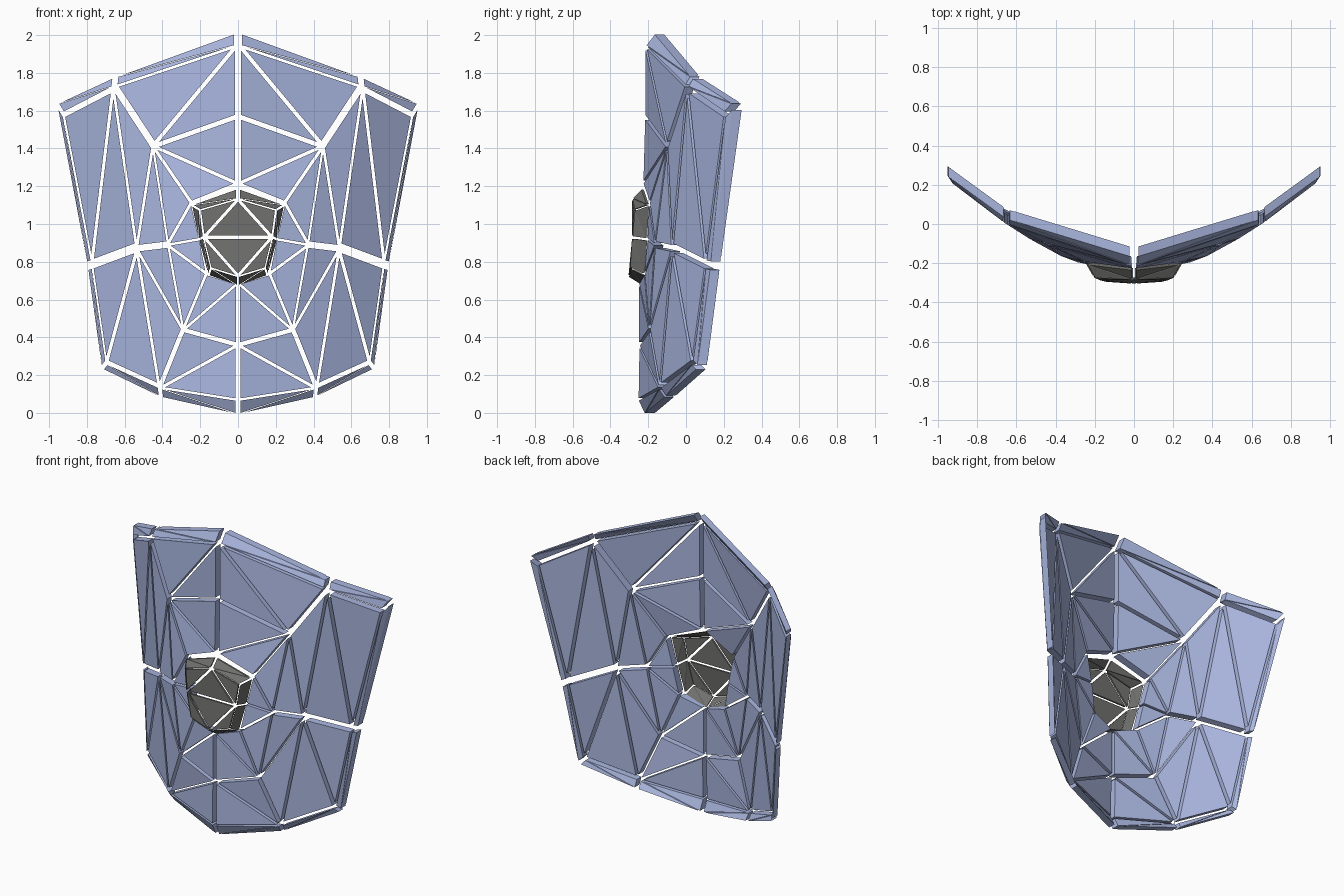
import bpy
import bmesh
from mathutils import Vector

old = bpy.data.objects.get("Cube")
if old:
    bpy.data.objects.remove(old, do_unlink=True)

PLATE_DEPTH = 0.05
CORE_DEPTH = 0.012


def material(name, rgb):
    m = bpy.data.materials.new(name)
    m.use_nodes = True
    m.diffuse_color = (*rgb, 1)
    bsdf = m.node_tree.nodes["Principled BSDF"]
    bsdf.inputs["Base Color"].default_value = (*rgb, 1)
    bsdf.inputs["Roughness"].default_value = 0.6
    return m


blue = material("steel blue", (0.40, 0.47, 0.74))
grey = material("dark grey", (0.16, 0.16, 0.155))

# Corner points of the left half; a "-" in front of a name mirrors it
points = {
    # plate outline
    "top": (0, -0.218, 1.95), "shoulder": (0.66, 0.005, 1.73),
    "corner": (0.93, 0.21, 1.59), "waist": (0.775, 0.105, 0.78),
    "hip": (0.70, 0.035, 0.26), "skirt": (0.415, -0.14, 0.13),
    "bottom": (0, -0.255, 0.065),
    # plate interior
    "brow": (0, -0.22, 1.57), "chest": (0.45, -0.1, 1.41),
    "side": (0.535, -0.075, 0.87), "rib": (0.37, -0.165, 0.89),
    "belly": (0.29, -0.195, 0.44), "navel": (0, -0.25, 0.36),
    # socket around the core
    "socket_top": (0, -0.23, 1.21), "socket_high": (0.245, -0.195, 1.11),
    "socket_mid": (0.2, -0.205, 0.92), "socket_low": (0.165, -0.22, 0.74),
    "socket_base": (0, -0.25, 0.69),
    # outer edge of the rim
    "top_rim": (0, -0.17, 2.013), "shoulder_rim": (0.655, 0.03, 1.775),
    "corner_rim": (0.957, 0.25, 1.635), "waist_rim": (0.795, 0.13, 0.775),
    "hip_rim": (0.72, 0.06, 0.235), "skirt_rim": (0.41, -0.11, 0.085),
    "bottom_rim": (0, -0.22, -0.007),
    # core: back ring and front ring
    "core_top": (0, -0.235, 1.187), "core_high": (0.245, -0.205, 1.1),
    "core_mid": (0.207, -0.215, 0.92), "core_low": (0.157, -0.225, 0.73),
    "core_base": (0, -0.23, 0.673),
    "face_top": (0, -0.285, 1.135), "face_high": (0.205, -0.275, 1.075),
    "face_mid": (0.185, -0.285, 0.93), "face_low": (0.145, -0.295, 0.765),
    "face_base": (0, -0.305, 0.72),
}


def point(name):
    v = Vector(points[name.lstrip("-")])
    if name.startswith("-"):
        v.x = -v.x
    return v


def add_shard(bm, names, depth, shrink):
    """One triangle shrunk about its centre and extruded straight back."""
    corners = [point(n) for n in names]
    centre = sum(corners, Vector()) / 3
    corners = [centre + (c - centre) * shrink for c in corners]
    if (corners[1] - corners[0]).cross(corners[2] - corners[0]).y > 0:
        corners.reverse()
    front = [bm.verts.new(c) for c in corners]
    back = [bm.verts.new(c + Vector((0, depth, 0))) for c in corners]
    bm.faces.new(front)
    bm.faces.new(back[::-1])
    for i in range(3):
        j = (i + 1) % 3
        bm.faces.new((front[j], front[i], back[i], back[j]))


def build(name, triangles, depth, shrink, mat, centre_triangles=()):
    """Shards of one part, on both sides, plus any that cross the middle."""
    bm = bmesh.new()
    for tri in triangles:
        add_shard(bm, tri, depth, shrink)
        add_shard(bm, ["-" + n for n in tri], depth, shrink)
    for tri in centre_triangles:
        add_shard(bm, tri, depth, shrink)
    mesh = bpy.data.meshes.new(name)
    bm.to_mesh(mesh)
    bm.free()
    mesh.materials.append(mat)
    obj = bpy.data.objects.new(name, mesh)
    bpy.context.collection.objects.link(obj)


def strip(inner, outer):
    """Triangles of a band between two rows of points."""
    tris = []
    for i in range(len(inner) - 1):
        tris.append((inner[i], outer[i], outer[i + 1]))
        tris.append((inner[i], outer[i + 1], inner[i + 1]))
    return tris


def split(text):
    return [line.split() for line in text.strip().splitlines()]


# Upper plate
build("upper_plate", split("""
top shoulder chest
top chest brow
brow chest socket_top
socket_top chest socket_high
socket_high chest rib
chest side rib
chest shoulder side
shoulder waist side
shoulder corner waist
socket_high rib socket_mid
"""), PLATE_DEPTH, 0.895, blue)

# Lower plate
build("lower_plate", split("""
side waist hip
side hip skirt
side skirt belly
side belly rib
rib belly socket_low
rib socket_low socket_mid
socket_low belly socket_base
socket_base belly navel
navel belly skirt
navel skirt bottom
"""), PLATE_DEPTH, 0.895, blue)

# Rim around the plate
outline = ["top", "shoulder", "corner", "waist", "hip", "skirt", "bottom"]
build("rim", strip(outline, [n + "_rim" for n in outline]), PLATE_DEPTH, 0.9, blue)

# Faceted core: front facets, then the bevelled side
build("core_face", split("""
face_top face_high face_mid
face_mid face_low face_base
"""), CORE_DEPTH, 0.87, grey, split("""
face_top face_mid -face_mid
face_base face_mid -face_mid
"""))
ring = ["top", "high", "mid", "low", "base"]
build("core_side", strip(["face_" + n for n in ring], ["core_" + n for n in ring]),
      CORE_DEPTH, 0.88, grey)
